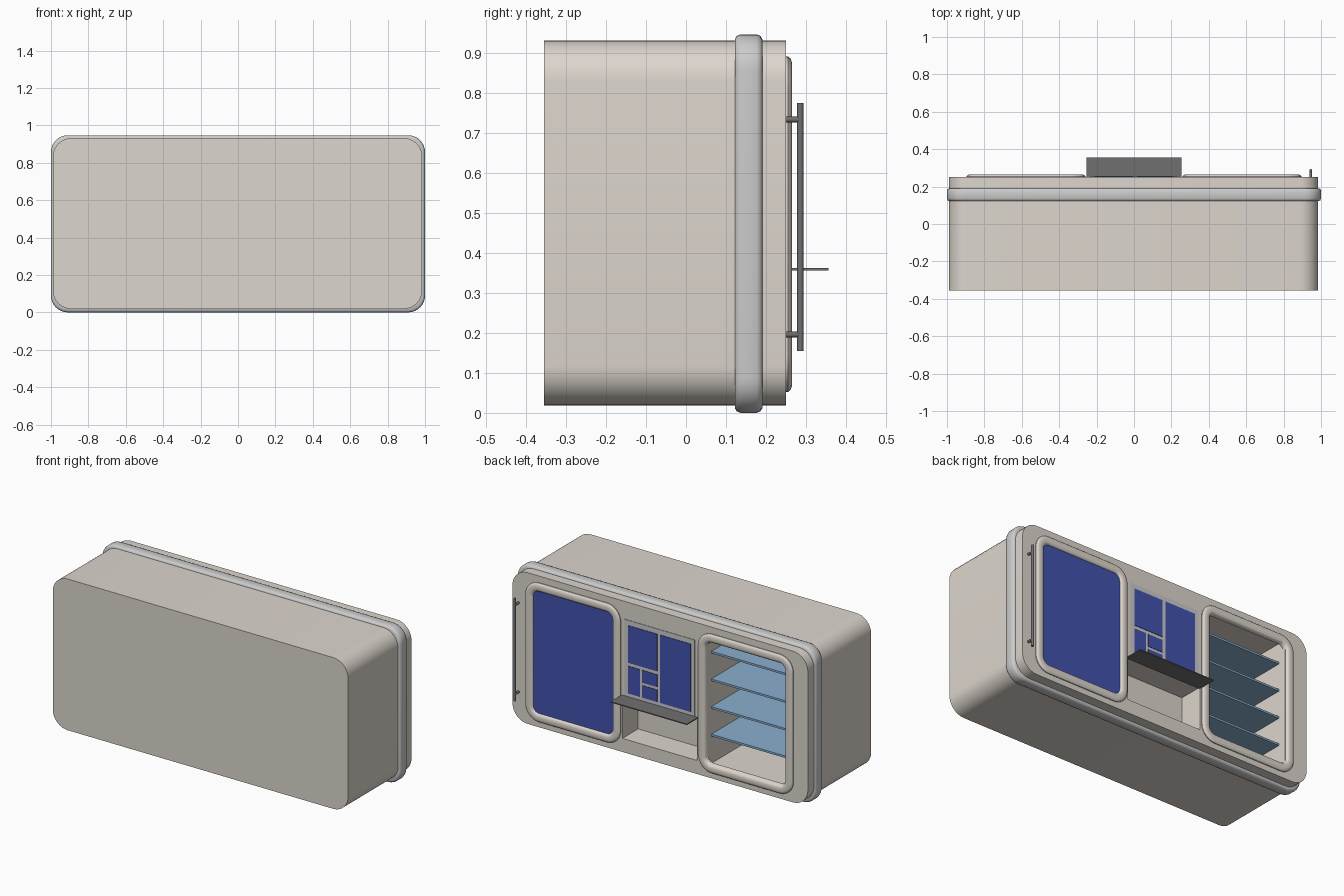
import bpy, bmesh, math

if "Cube" in bpy.data.objects:
    bpy.data.objects.remove(bpy.data.objects["Cube"])

def material(name, rgb):
    m = bpy.data.materials.new(name)
    m.diffuse_color = (*rgb, 1)
    m.use_nodes = True
    m.node_tree.nodes["Principled BSDF"].inputs["Base Color"].default_value = m.diffuse_color
    return m

BEIGE = material("beige_shell", (0.72, 0.67, 0.61))
BLUE = material("deep_blue", (0.055, 0.085, 0.42))
GLASS = material("pale_blue", (0.26, 0.43, 0.62))
DARK = material("dark_grey", (0.16, 0.16, 0.16))

def rounded_rect(rect, r, inset=0.0, n=8):
    """Rounded rectangle in the xz plane: rect = x0, x1, z0, z1."""
    x0, x1, z0, z1 = rect
    x0, x1, z0, z1 = x0 + inset, x1 - inset, z0 + inset, z1 - inset
    r = max(r - inset, 0.012)
    pts = []
    for i, (cx, cz) in enumerate([(x1 - r, z1 - r), (x0 + r, z1 - r),
                                  (x0 + r, z0 + r), (x1 - r, z0 + r)]):
        for k in range(n + 1):
            a = math.pi / 2 * (i + k / n)
            pts.append((cx + r * math.cos(a), cz + r * math.sin(a)))
    return pts

def loft(name, rect, r, profile, closed, mat=None):
    """Sweep an (inset, y) profile round a rounded rectangle; closed = ring, open = capped solid."""
    bm = bmesh.new()
    loops = [[bm.verts.new((x, y, z)) for x, z in rounded_rect(rect, r, d)] for d, y in profile]
    count = len(loops[0])
    for i in range(len(loops) if closed else len(loops) - 1):
        a, b = loops[i], loops[(i + 1) % len(loops)]
        for j in range(count):
            k = (j + 1) % count
            bm.faces.new((a[j], a[k], b[k], b[j]))
    if not closed:
        bm.faces.new(loops[0])
        bm.faces.new(loops[-1])
    bmesh.ops.recalc_face_normals(bm, faces=bm.faces)
    me = bpy.data.meshes.new(name)
    bm.to_mesh(me)
    bm.free()
    ob = bpy.data.objects.new(name, me)
    bpy.context.collection.objects.link(ob)
    if mat:
        me.materials.append(mat)
    smooth(ob)
    return ob

def smooth(ob):
    bpy.ops.object.select_all(action='DESELECT')
    ob.select_set(True)
    bpy.context.view_layer.objects.active = ob
    bpy.ops.object.shade_smooth_by_angle(angle=math.radians(40))

def box(name, x0, x1, y0, y1, z0, z1, mat=None):
    bpy.ops.mesh.primitive_cube_add(size=1, location=((x0 + x1) / 2, (y0 + y1) / 2, (z0 + z1) / 2))
    ob = bpy.context.object
    ob.name = name
    ob.scale = (x1 - x0, y1 - y0, z1 - z0)
    bpy.ops.object.transform_apply(location=False, rotation=False)
    if mat:
        ob.data.materials.append(mat)
    return ob

def rod(name, loc, radius, length, along_y=False, mat=None):
    bpy.ops.mesh.primitive_cylinder_add(vertices=16, radius=radius, depth=length, location=loc,
                                        rotation=(math.pi / 2 if along_y else 0, 0, 0))
    ob = bpy.context.object
    ob.name = name
    ob.data.materials.append(mat)
    smooth(ob)

# Shell: long rounded box, hollowed behind the shelf door and below the tray
body = loft("body_shell", (-0.99, 0.985, 0.018, 0.932), 0.1, [(0, -0.355), (0, 0.25)], False, BEIGE)
cutters = [box("shelf_cavity_cutter", -0.84, -0.31, -0.31, 0.3, 0.08, 0.87, BEIGE),
           box("niche_cutter", -0.25, 0.25, 0.1, 0.3, 0.1, 0.362, BEIGE)]
for c in cutters:
    c.hide_render = True
    m = body.modifiers.new("cut", 'BOOLEAN')
    m.operation, m.solver, m.object = 'DIFFERENCE', 'EXACT', c
    bpy.context.view_layer.objects.active = body
    bpy.ops.object.modifier_apply(modifier=m.name)
    bpy.data.objects.remove(c)
smooth(body)

# Bumper band round the shell
loft("bumper_band", (-1, 1, 0, 0.947), 0.09,
     [(0.04, 0.122), (0.012, 0.122), (0.004, 0.127), (0, 0.137), (0, 0.177),
      (0.004, 0.186), (0.012, 0.191), (0.04, 0.191)], True)

# Door frames on both sides
for side, name in ((1, "panel_door"), (-1, "shelf_door")):
    xs = sorted((side * 0.26, side * 0.895))
    loft(name + "_frame", (*xs, 0.052, 0.892), 0.09,
         [(0, 0.235), (0, 0.255), (0.006, 0.262), (0.016, 0.265), (0.034, 0.265),
          (0.045, 0.262), (0.051, 0.254), (0.053, 0.235)], True, BEIGE)

# Blue door panel
loft("door_panel", (0.3, 0.85, 0.095, 0.85), 0.05, [(0, 0.24), (0, 0.253)], False, BLUE)

# Four shelves in the open compartment
for i in range(4):
    z = 0.25 + 0.167 * i
    box(f"shelf_{i + 1}", -0.84, -0.31, -0.31, 0.2, z - 0.006, z + 0.006, GLASS)

# Centre control board with its tiles
box("control_board", -0.235, 0.235, 0.24, 0.253, 0.365, 0.825)
tiles = [(-0.21, -0.005, 0.385, 0.795), (0.015, 0.21, 0.57, 0.795), (0.13, 0.21, 0.385, 0.55),
         (0.015, 0.115, 0.475, 0.55), (0.015, 0.115, 0.385, 0.458)]
for i, (x0, x1, z0, z1) in enumerate(tiles):
    box(f"board_tile_{i + 1}", x0, x1, 0.245, 0.256, z0, z1, BLUE)

# Fold-out tray
box("tray", -0.255, 0.255, 0.24, 0.356, 0.356, 0.362, DARK)

# Grab handle on two posts
rod("grab_handle", (0.945, 0.286, 0.465), 0.008, 0.62, False, DARK)
for n, z in (("lower", 0.196), ("upper", 0.734)):
    rod(n + "_handle_post", (0.945, 0.264, z), 0.007, 0.04, True, DARK)
